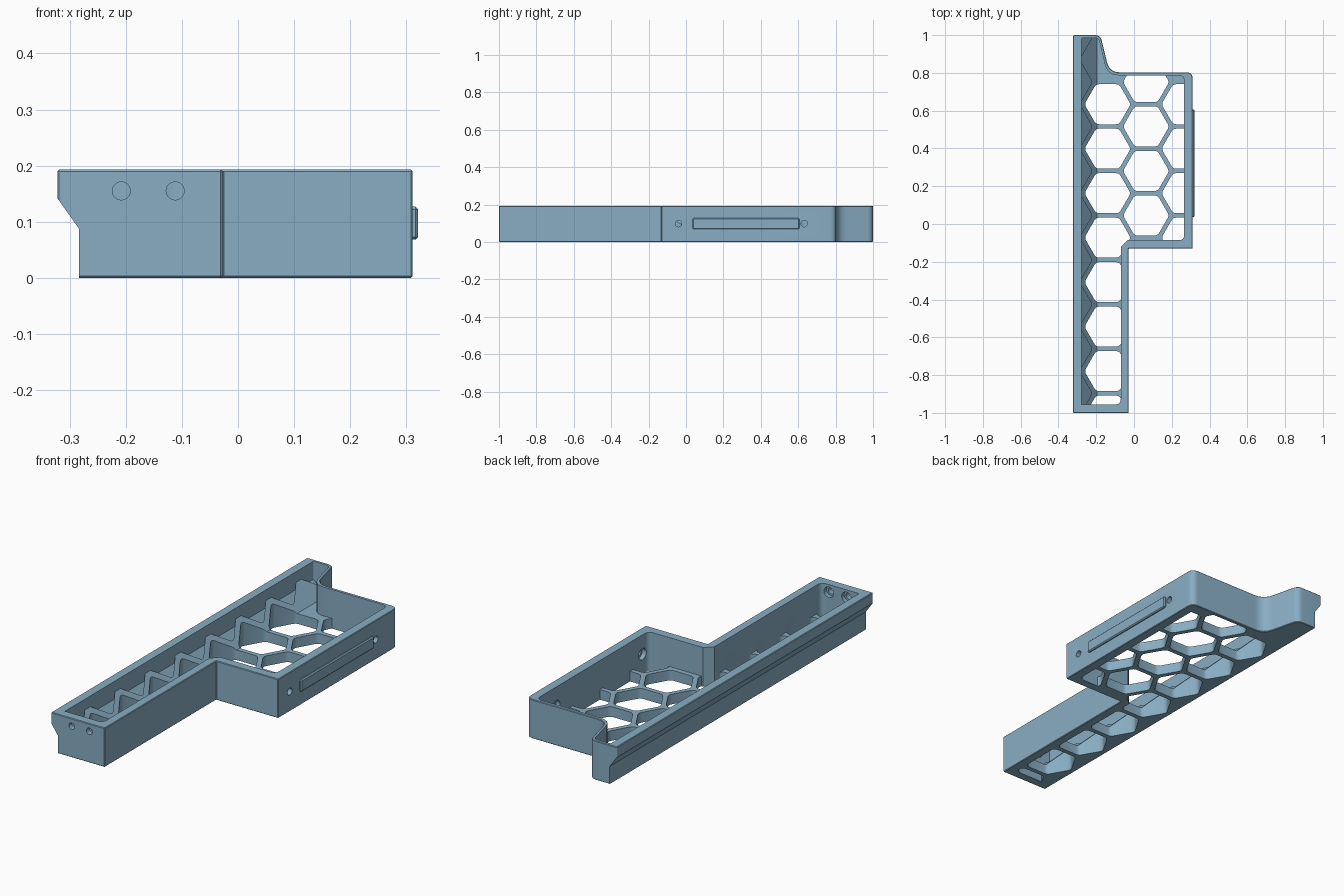
import bpy, bmesh, math
from mathutils import Vector

if "Cube" in bpy.data.objects:
    bpy.data.objects.remove(bpy.data.objects["Cube"])

H = 0.193          # tray height
FLOOR = 0.05       # honeycomb floor thickness
PITCH = 0.2355     # honeycomb spacing

mat = bpy.data.materials.new("steel_blue")
mat.diffuse_color = (0.25, 0.42, 0.55, 1)
mat.use_nodes = True
mat.node_tree.nodes["Principled BSDF"].inputs["Base Color"].default_value = mat.diffuse_color


def rounded(points, seg=6):
    """Round each (x, y, cut) corner with a small curve."""
    out = []
    n = len(points)
    for i, (x, y, t) in enumerate(points):
        p = Vector((x, y))
        if t == 0:
            out.append(p)
            continue
        a = p + (Vector(points[i - 1][:2]) - p).normalized() * t
        b = p + (Vector(points[(i + 1) % n][:2]) - p).normalized() * t
        for k in range(seg + 1):
            u = k / seg
            out.append(a * (1 - u) ** 2 + p * 2 * u * (1 - u) + b * u * u)
    return out


def add_prism(bm, pts, lo, hi, place=lambda a, b, c: (a, b, c)):
    """Prism over a 2D outline; lo may be a function of the point."""
    low = lo if callable(lo) else (lambda p: lo)
    bot = [bm.verts.new(place(p[0], p[1], low(p))) for p in pts]
    top = [bm.verts.new(place(p[0], p[1], hi)) for p in pts]
    n = len(pts)
    bm.faces.new(bot[::-1])
    bm.faces.new(top)
    for i in range(n):
        j = (i + 1) % n
        bm.faces.new((bot[i], bot[j], top[j], top[i]))


def finish(name, bm):
    bmesh.ops.recalc_face_normals(bm, faces=bm.faces)
    me = bpy.data.meshes.new(name)
    bm.to_mesh(me)
    bm.free()
    ob = bpy.data.objects.new(name, me)
    bpy.context.collection.objects.link(ob)
    me.materials.append(mat)
    return ob


def prism(name, pts, lo, hi, place=lambda a, b, c: (a, b, c)):
    bm = bmesh.new()
    add_prism(bm, pts, lo, hi, place)
    return finish(name, bm)


def apply(ob):
    dg = bpy.context.evaluated_depsgraph_get()
    me = bpy.data.meshes.new_from_object(ob.evaluated_get(dg))
    ob.modifiers.clear()
    ob.data = me


def boolean(ob, cutter, op='DIFFERENCE', keep=False):
    m = ob.modifiers.new("cut", 'BOOLEAN')
    m.object, m.operation, m.solver = cutter, op, 'EXACT'
    apply(ob)
    if not keep:
        bpy.data.objects.remove(cutter)


def bevel(ob, width, angle=60):
    m = ob.modifiers.new("edge", 'BEVEL')
    m.width, m.segments = width, 1
    m.limit_method, m.angle_limit = 'ANGLE', math.radians(angle)
    apply(ob)


def circle(cx, cy, r, n=32):
    return [(cx + r * math.cos(2 * math.pi * i / n),
             cy + r * math.sin(2 * math.pi * i / n)) for i in range(n)]


along_y = lambda a, b, c: (a, c, b)
along_x = lambda a, b, c: (c, a, b)

# outer body
outer = rounded([(-0.322, -1, 0), (-0.028, -1, 0), (-0.028, -0.13, 0), (0.311, -0.13, 0),
                 (0.311, 0.803, 0.035), (-0.13, 0.803, 0.055), (-0.178, 1, 0.03),
                 (-0.322, 1, 0.008)])
tray = prism("tray", outer, 0, H)
bevel(tray, 0.003)

# stepped underside along the left edge
undercut = [(-0.4, -0.1), (-0.283, -0.1), (-0.283, 0.087), (-0.322, 0.142), (-0.4, 0.255)]
boolean(tray, prism("undercut", undercut, -1.2, 1.2, along_y))

# inner cavity, leaving a sloped bank inside the left wall
inner = rounded([(-0.277, -0.955, 0), (-0.07, -0.955, 0.03), (-0.07, -0.122, 0),
                 (-0.034, -0.086, 0), (0.266, -0.086, 0.03), (0.266, 0.787, 0.03),
                 (-0.14, 0.787, 0.06), (-0.188, 0.985, 0.02), (-0.277, 0.985, 0.008)])


def bank(x):
    return 0.14 - (x + 0.277) * 1.1


cavity = prism("cavity", inner, FLOOR, 0.4)
wedge = [(-0.4, 0), (-0.19, 0), (-0.19, bank(-0.19)), (-0.277, 0.14), (-0.4, 0.14)]
boolean(cavity, prism("wedge", wedge, -1.2, 1.2, along_y))
boolean(tray, cavity)

# honeycomb openings, with shallow pits in the sloped bank
bm = bmesh.new()
R = 0.212 / math.sqrt(3)
for col in range(4):
    cx = -0.344 + col * PITCH * math.sqrt(3) / 2
    for row in range(-7, 4):
        cy = 0.163 + row * PITCH + (PITCH / 2 if col % 2 == 0 else 0)
        if (col == 1 and cy > 0.8) or (col == 2 and not -0.1 < cy < 0.8) \
                or (col == 3 and not -0.1 < cy < 0.7):
            continue
        hexa = rounded([(cx + R * math.cos(k * math.pi / 3),
                         cy + R * math.sin(k * math.pi / 3), 0.016) for k in range(6)], 3)
        low = (lambda p: bank(p[0]) - 0.035) if col == 0 else -0.1
        add_prism(bm, hexa, low, 0.3)
cells = finish("cells", bm)
boolean(cells, prism("cell_limit", inner, -0.2, 0.17), 'INTERSECT')
boolean(tray, cells)

# screw holes with wider recesses on the inside
for x in (-0.208, -0.112):
    boolean(tray, prism("hole", circle(x, 0.155, 0.016), -1.1, -0.9, along_y))
    boolean(tray, prism("recess", circle(x, 0.155, 0.026), -0.975, -0.93, along_y))
for y in (-0.04, 0.632):
    boolean(tray, prism("hole", circle(y, 0.098, 0.017), 0.2, 0.4, along_x))
    boolean(tray, prism("recess", circle(y, 0.098, 0.028), 0.24, 0.287, along_x))

# raised bar on the right wall
bar = prism("side_bar", [(0.036, 0.068), (0.606, 0.068), (0.606, 0.127), (0.036, 0.127)],
            0.3, 0.321, along_x)
bevel(bar, 0.005)

for ob in (tray, bar):
    bpy.ops.object.select_all(action='DESELECT')
    ob.select_set(True)
    bpy.context.view_layer.objects.active = ob
    bpy.ops.object.shade_smooth_by_angle(angle=math.radians(30))
